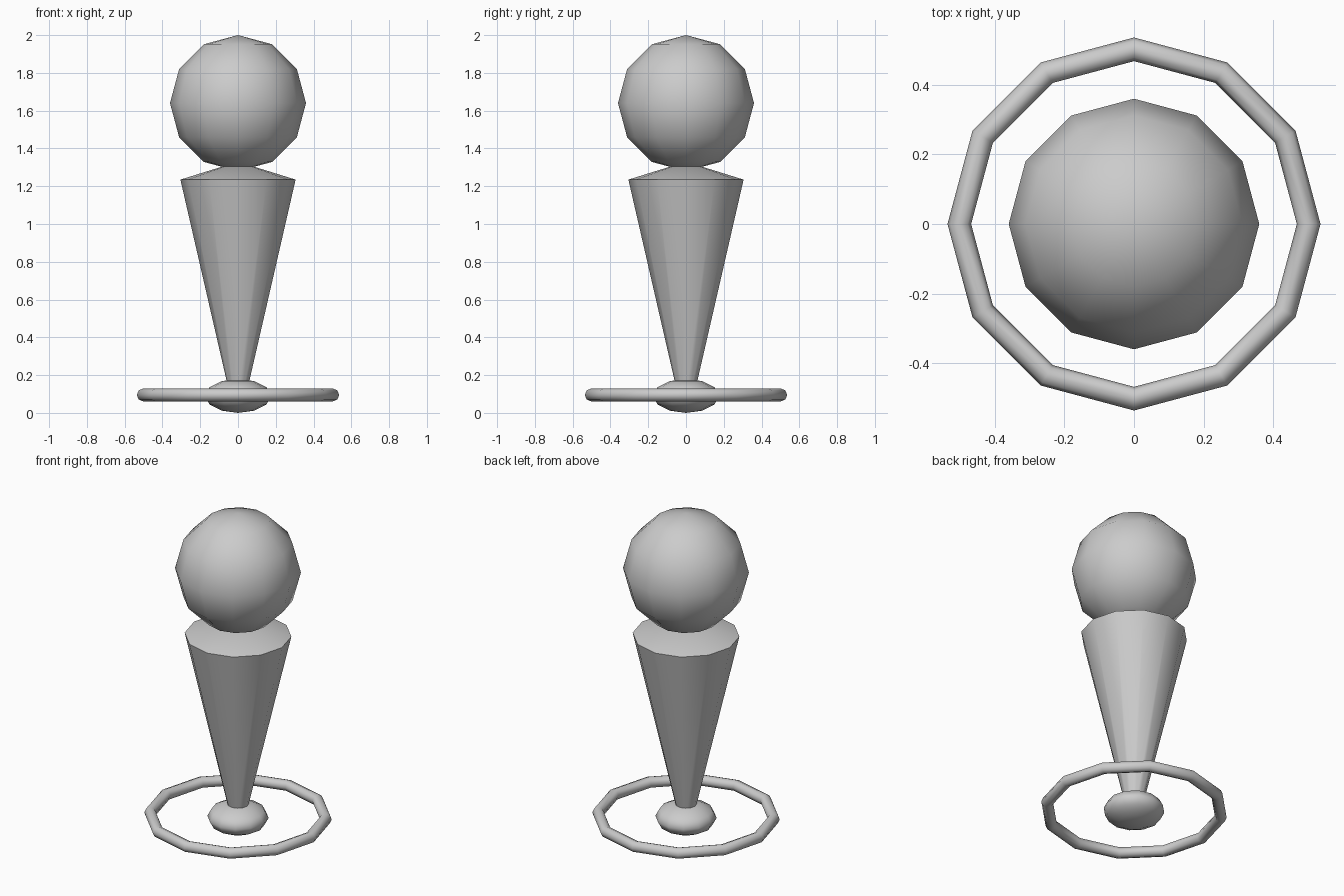
import bpy, bmesh, math

cube = bpy.data.objects.get("Cube")
if cube:
    bpy.data.objects.remove(cube)

grey = bpy.data.materials.new("plain grey")
grey.use_nodes = True
colour = (0.6, 0.6, 0.6, 1)
grey.diffuse_color = colour
grey.node_tree.nodes["Principled BSDF"].inputs["Base Color"].default_value = colour

SIDES = 12


def finish(name, angle):
    ob = bpy.context.object
    ob.name = name
    ob.data.materials.append(grey)
    bpy.ops.object.shade_smooth_by_angle(angle=math.radians(angle))
    return ob


def ball(name, radius, height, z):
    bpy.ops.mesh.primitive_uv_sphere_add(segments=SIDES, ring_count=6,
                                         radius=radius, location=(0, 0, z))
    ob = finish(name, 40)
    ob.scale.z = height / radius
    return ob


def lathe(name, profile):
    """Spin (radius, z) points around z; the last point is the tip."""
    bm = bmesh.new()
    rings = []
    for r, z in profile[:-1]:
        rings.append([bm.verts.new((r * math.cos(a), r * math.sin(a), z))
                      for a in (math.tau * i / SIDES for i in range(SIDES))])
    tip = bm.verts.new((0, 0, profile[-1][1]))
    bm.faces.new(rings[0][::-1])
    for i in range(SIDES):
        j = (i + 1) % SIDES
        for low, high in zip(rings, rings[1:]):
            bm.faces.new((low[i], low[j], high[j], high[i]))
        bm.faces.new((rings[-1][i], rings[-1][j], tip))
    mesh = bpy.data.meshes.new(name)
    bm.to_mesh(mesh)
    bm.free()
    ob = bpy.data.objects.new(name, mesh)
    bpy.context.collection.objects.link(ob)
    bpy.ops.object.select_all(action="DESELECT")
    ob.select_set(True)
    bpy.context.view_layer.objects.active = ob
    return finish(name, 40)


# Round head
ball("head", 0.36, 0.36, 1.64)

# Tapered body with a shallow pitched top
lathe("body", [(0.042, 0.09), (0.305, 1.235), (0, 1.33)])

# Flattened foot
ball("foot", 0.175, 0.09, 0.09)

# Thin ring around the foot
bpy.ops.mesh.primitive_torus_add(major_segments=SIDES, minor_segments=8,
                                 major_radius=0.502, minor_radius=0.034,
                                 location=(0, 0, 0.095))
finish("ground_ring", 60)
